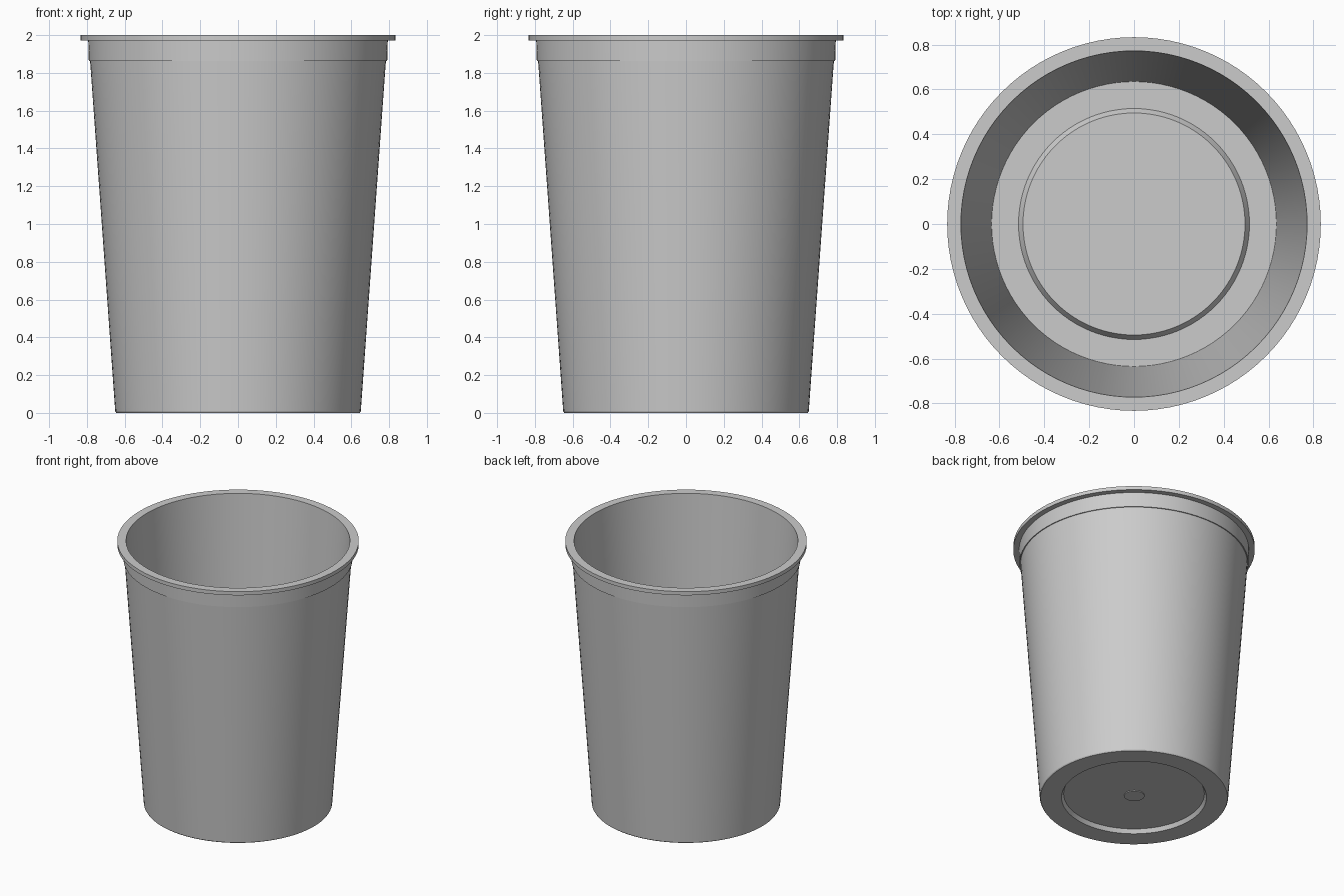
import bpy
import bmesh
import math
from mathutils import Vector

cube = bpy.data.objects.get("Cube")
if cube:
    bpy.data.objects.remove(cube, do_unlink=True)

SEGMENTS = 96

plastic = bpy.data.materials.new("light grey plastic")
plastic.use_nodes = True
grey = (0.6, 0.6, 0.6, 1)
plastic.diffuse_color = grey
plastic.node_tree.nodes["Principled BSDF"].inputs["Base Color"].default_value = grey


def lathe(name, profile, location=(0, 0, 0)):
    """Spin a (radius, height) profile around z; both ends lie on the axis."""
    bm = bmesh.new()
    verts = [bm.verts.new((r, 0, z)) for r, z in profile]
    edges = [bm.edges.new(pair) for pair in zip(verts, verts[1:])]
    bmesh.ops.spin(bm, geom=verts + edges, cent=(0, 0, 0), axis=(0, 0, 1),
                   angle=math.tau, steps=SEGMENTS, use_duplicate=False)
    bmesh.ops.remove_doubles(bm, verts=bm.verts, dist=0.0001)
    bmesh.ops.recalc_face_normals(bm, faces=bm.faces)
    mesh = bpy.data.meshes.new(name)
    bm.to_mesh(mesh)
    bm.free()
    mesh.materials.append(plastic)
    obj = bpy.data.objects.new(name, mesh)
    bpy.context.collection.objects.link(obj)
    obj.location = Vector(location)
    bpy.ops.object.select_all(action="DESELECT")
    obj.select_set(True)
    bpy.context.view_layer.objects.active = obj
    bpy.ops.object.shade_smooth_by_angle(angle=math.radians(25))
    return obj


# Closed thin shell: recessed underside, tapered wall, collar, lip, inside
underside = [(0, 0.03), (0.485, 0.03), (0.5, 0), (0.645, 0), (0.65, 0.008)]
outside = [(0.783, 1.862), (0.79, 1.862), (0.793, 1.972)]
lip = [(0.833, 1.972), (0.833, 2), (0.772, 2)]
inside = [(0.635, 0.015), (0.515, 0.015), (0.495, 0.045), (0, 0.045)]
lathe("cup", underside + outside + lip + inside)

# Small moulding mark under the base
lathe("moulding_mark", [(0, 0.035), (0.07, 0.035), (0.07, 0.024), (0, 0.024)],
      (-0.015, -0.015, 0))
